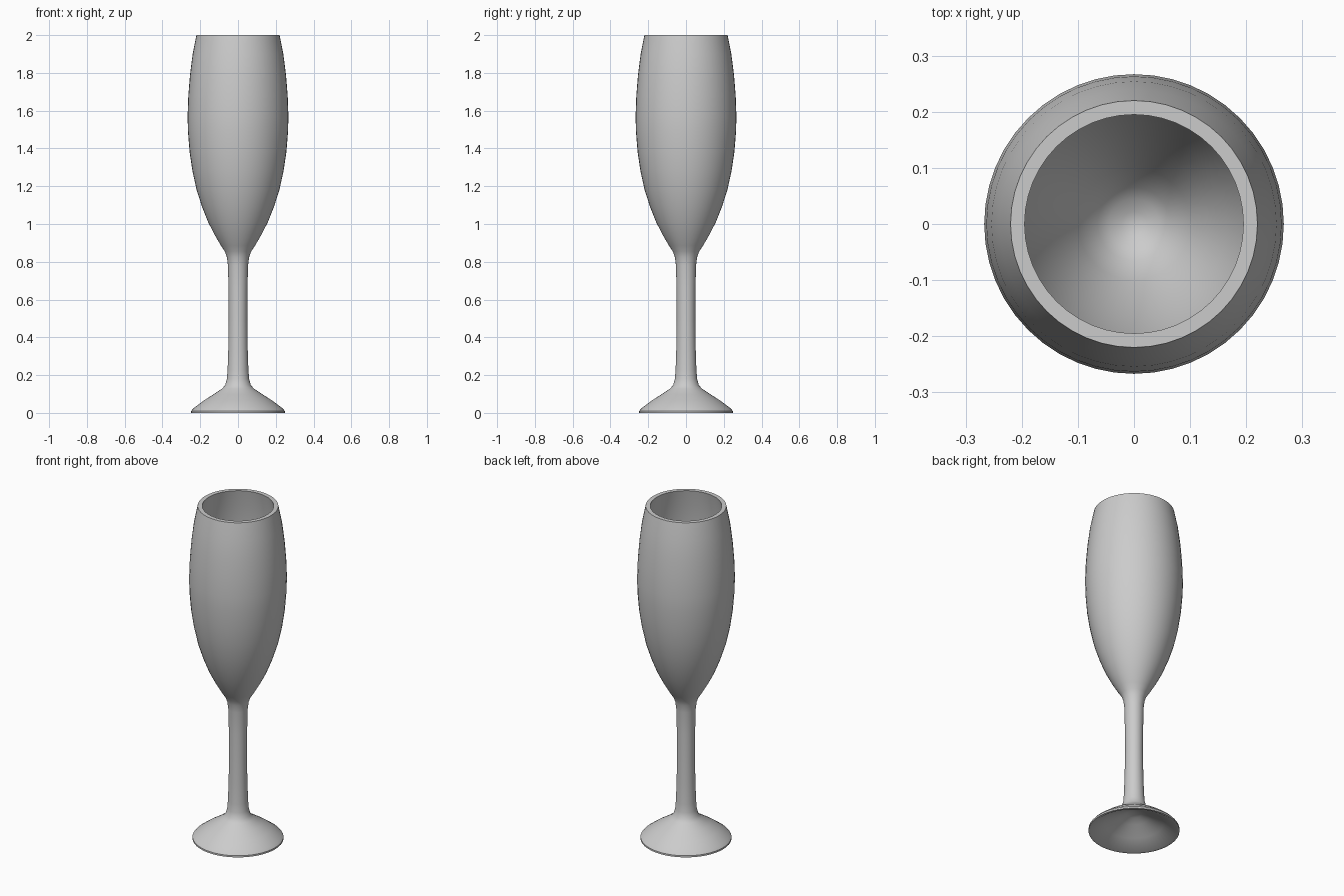
import bpy, math

if "Cube" in bpy.data.objects:
    bpy.data.objects.remove(bpy.data.objects["Cube"])

SIDES = 48


def lathe(name, profile):
    """Revolve an (r, z) profile that starts and ends on the axis."""
    verts, rings = [], []
    for r, z in profile:
        n = 1 if r == 0 else SIDES
        rings.append([len(verts) + i for i in range(n)])
        for i in range(n):
            a = 2 * math.pi * i / SIDES
            verts.append((r * math.cos(a), r * math.sin(a), z))
    faces = []
    for low, high in zip(rings, rings[1:]):
        for i in range(SIDES):
            j = (i + 1) % SIDES
            quad = [low[i % len(low)], low[j % len(low)],
                    high[j % len(high)], high[i % len(high)]]
            faces.append(list(dict.fromkeys(quad)))
    mesh = bpy.data.meshes.new(name)
    mesh.from_pydata(verts, [], faces)
    obj = bpy.data.objects.new(name, mesh)
    bpy.context.collection.objects.link(obj)
    bpy.context.view_layer.objects.active = obj
    obj.select_set(True)
    bpy.ops.object.shade_smooth_by_angle(angle=math.radians(40))
    return obj


# Hollow underside of the foot
underside = [(0, 0.11), (0.04, 0.105), (0.08, 0.085), (0.16, 0.045), (0.235, 0.0)]
# Foot edge, its upper cone and the stem
foot_and_stem = [(0.248, 0.0), (0.248, 0.01), (0.235, 0.025), (0.18, 0.066),
                 (0.13, 0.098), (0.085, 0.128), (0.068, 0.147), (0.059, 0.18),
                 (0.055, 0.23), (0.051, 0.35), (0.049, 0.5), (0.050, 0.65),
                 (0.053, 0.78), (0.059, 0.825), (0.07, 0.855)]
# Outer bowl wall, tapering in at the rim
bowl = [(0.09, 0.885), (0.125, 0.945), (0.158, 1.01), (0.19, 1.09),
        (0.219, 1.18), (0.241, 1.28), (0.256, 1.38), (0.265, 1.49),
        (0.267, 1.57), (0.263, 1.68), (0.254, 1.79), (0.24, 1.9), (0.22, 2.0)]
# Inner wall keeps an even thickness, closing in a small rounded floor
inner = [(r - 0.025, z + 0.012 * (2 - z)) for r, z in reversed(bowl)]
floor = [(0.045, 0.885), (0.022, 0.872), (0, 0.868)]

lathe("flute_glass", underside + foot_and_stem + bowl + inner + floor)
